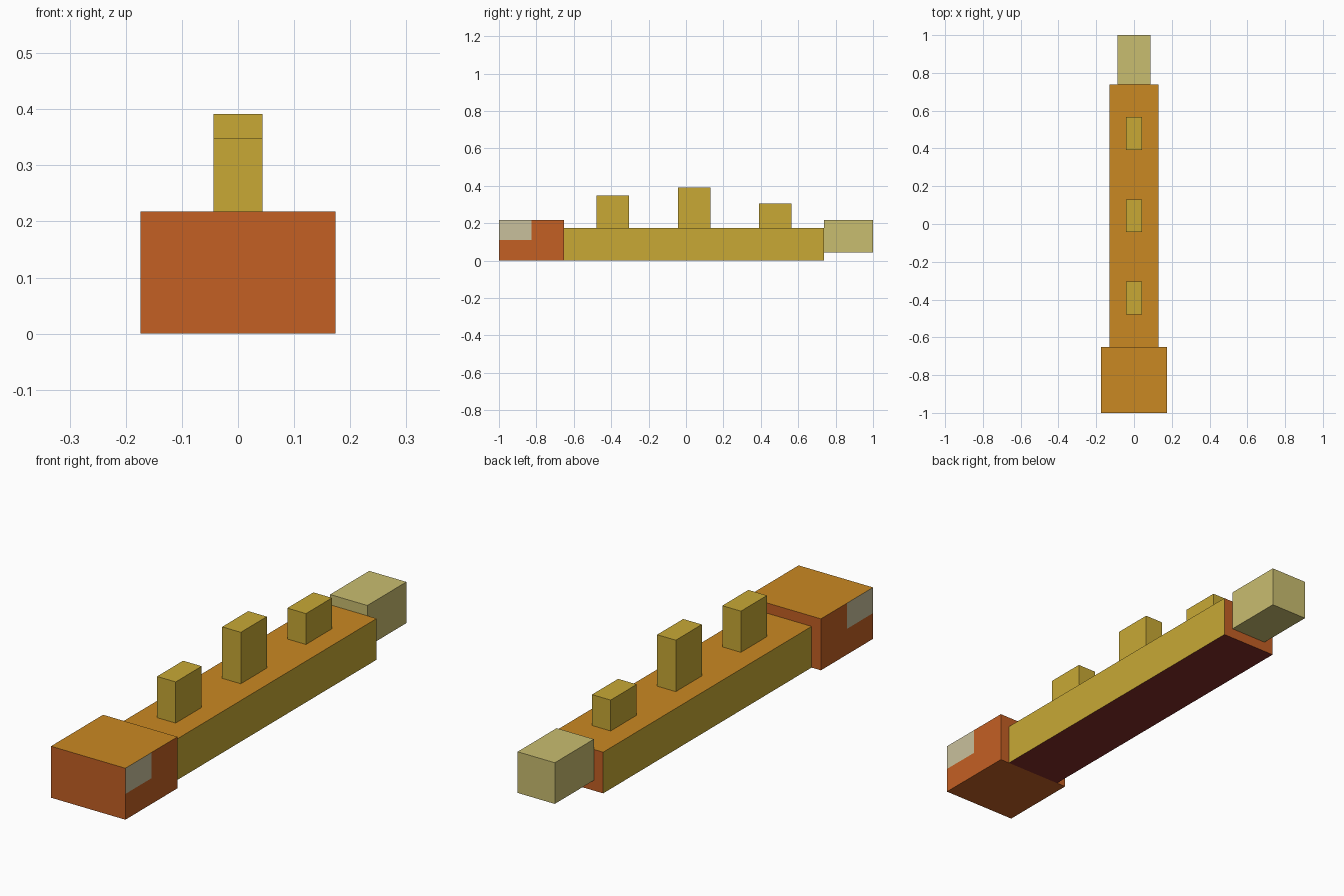
import bpy
import bmesh
from mathutils import Vector

U = 1 / 23  # modelling unit

if "Cube" in bpy.data.objects:
    bpy.data.objects.remove(bpy.data.objects["Cube"], do_unlink=True)


def linear(c):
    return c / 12.92 if c <= 0.04045 else ((c + 0.055) / 1.055) ** 2.4


def material(name, hex_code):
    rgb = [linear(b / 255) for b in bytes.fromhex(hex_code)]
    mat = bpy.data.materials.new(name)
    mat.use_nodes = True
    mat.diffuse_color = (*rgb, 1)
    bsdf = next(n for n in mat.node_tree.nodes if n.type == "BSDF_PRINCIPLED")
    bsdf.inputs["Base Color"].default_value = (*rgb, 1)
    return mat


rust = material("rust_orange", "C46024")
amber = material("amber_back", "CA8922")
yellow = material("mustard_yellow", "C8A935")
maroon = material("dark_maroon", "842C28")
straw = material("pale_straw", "C9BD70")
cream = material("eye_cream", "C9C09C")


def box(name, width, y0, y1, z0, z1, mats, rule=None, cuts=()):
    """Box in modelling units, cut by (point, normal) planes, coloured by rule."""
    bm = bmesh.new()
    bmesh.ops.create_cube(bm, size=1)
    size = Vector((width, y1 - y0, z1 - z0))
    centre = Vector((0, (y0 + y1) / 2, (z0 + z1) / 2))
    for v in bm.verts:
        v.co = (v.co * size + centre) * U
    for point, normal in cuts:
        bmesh.ops.bisect_plane(bm, geom=bm.verts[:] + bm.edges[:] + bm.faces[:],
                               plane_co=Vector(point) * U, plane_no=normal)
    bm.normal_update()
    if rule:
        for f in bm.faces:
            f.material_index = rule(f.normal, f.calc_center_median() / U)
    mesh = bpy.data.meshes.new(name)
    bm.to_mesh(mesh)
    bm.free()
    for m in mats:
        mesh.materials.append(m)
    obj = bpy.data.objects.new(name, mesh)
    bpy.context.collection.objects.link(obj)
    return obj


# Colour rules by face direction
def head_rule(n, c):
    if n.z > 0.5:
        return 1
    return 2 if abs(n.x) > 0.5 and c.y < -19 and c.z > 2.5 else 0


def body_rule(n, c):
    if abs(n.z) > 0.5:
        return 1 if n.z > 0 else 3
    return 2 if abs(n.x) > 0.5 else 0


# Head with an eye patch cut into each side
box("head", 8, -23, -15, 0, 5, [rust, amber, cream], head_rule,
    cuts=[((0, -19, 0), (0, 1, 0)), ((0, 0, 2.5), (0, 0, 1))])

# Long body
box("body", 6, -15, 17, 0, 4, [rust, amber, yellow, maroon], body_rule)

# Raised tail
box("tail", 4, 17, 23, 1, 5, [straw])

# Row of back spines
for name, y, top in (("front", -11, 8), ("middle", -1, 9), ("rear", 9, 7)):
    box(name + "_spine", 2, y, y + 4, 4, top, [yellow])
